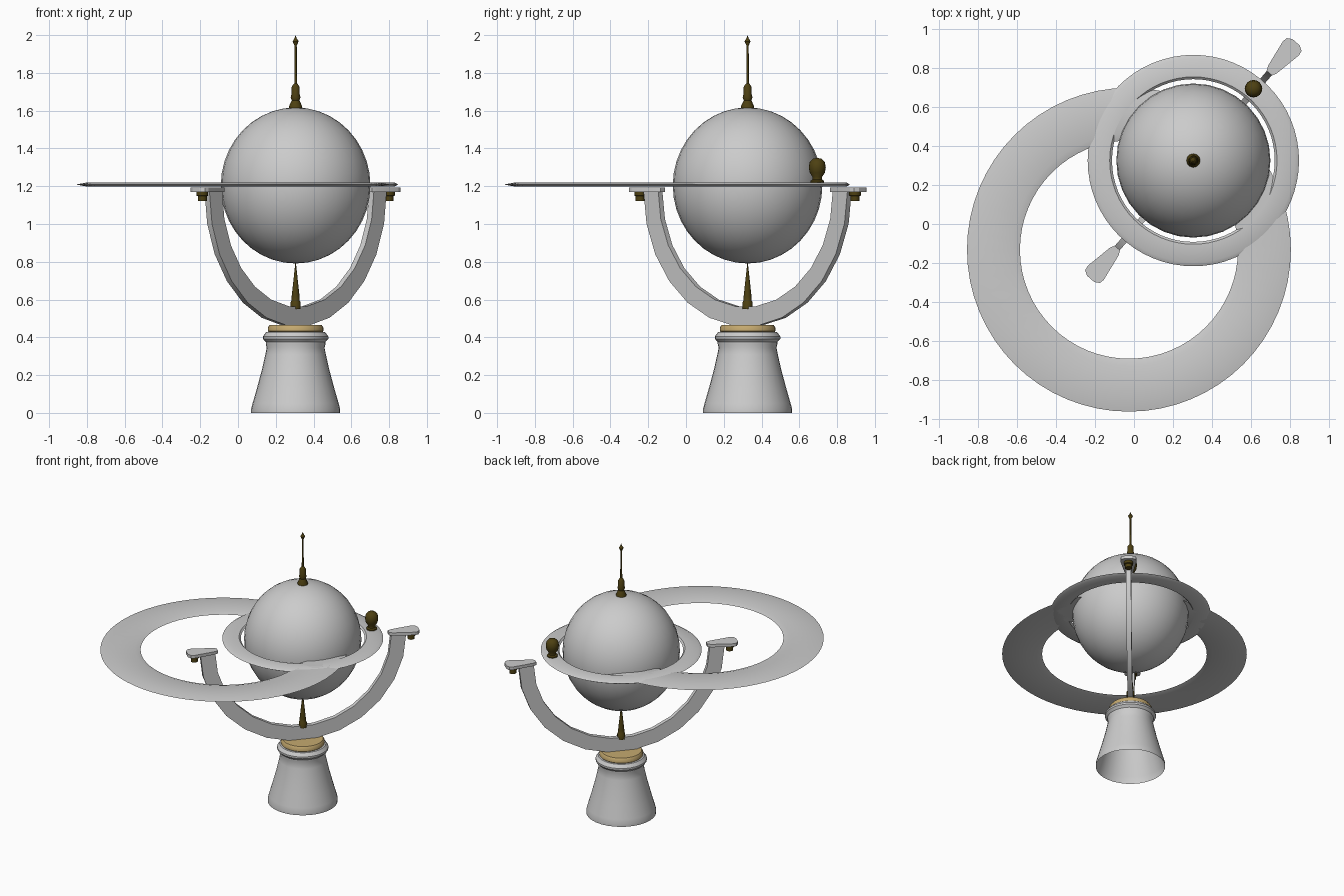
import bpy, bmesh
from math import pi, cos, sin, radians
from mathutils import Matrix, Vector

if "Cube" in bpy.data.objects:
    bpy.data.objects.remove(bpy.data.objects["Cube"])

AXIS = Vector((0.305, 0.326, 0))      # upright axis of the globe and foot
ARM_ANGLE = radians(49)


def material(name, rgb):
    m = bpy.data.materials.new(name)
    m.use_nodes = True
    m.diffuse_color = (*rgb, 1)
    m.node_tree.nodes["Principled BSDF"].inputs["Base Color"].default_value = (*rgb, 1)
    return m


GREY = material("light grey", (0.6, 0.6, 0.6))
BRONZE = material("dark bronze", (0.075, 0.052, 0.006))
TAN = material("pale brass", (0.56, 0.40, 0.16))


def finish(name, bm, mat, place, smooth=35):
    bmesh.ops.recalc_face_normals(bm, faces=bm.faces)
    bm.transform(place)
    me = bpy.data.meshes.new(name)
    bm.to_mesh(me)
    bm.free()
    me.materials.append(mat)
    ob = bpy.data.objects.new(name, me)
    bpy.context.collection.objects.link(ob)
    bpy.ops.object.select_all(action="DESELECT")
    ob.select_set(True)
    bpy.context.view_layer.objects.active = ob
    bpy.ops.object.shade_smooth_by_angle(angle=radians(smooth))
    return ob


def lathe(name, profile, mat, centre=AXIS, steps=32, closed=False, smooth=35):
    """Spin a (radius, height) profile around an upright axis."""
    bm = bmesh.new()
    verts = [bm.verts.new((r, 0, z)) for r, z in profile]
    pairs = list(zip(verts, verts[1:]))
    if closed:
        pairs.append((verts[-1], verts[0]))
    edges = [bm.edges.new(p) for p in pairs]
    bmesh.ops.spin(bm, geom=verts + edges, cent=(0, 0, 0), axis=(0, 0, 1),
                   angle=2 * pi, steps=steps, use_duplicate=False)
    bmesh.ops.remove_doubles(bm, verts=bm.verts, dist=0.0005)
    return finish(name, bm, mat, Matrix.Translation(centre), smooth)


def slab(name, outline, depth, mat, place):
    """Extrude a flat outline upwards by depth."""
    bm = bmesh.new()
    face = bm.faces.new([bm.verts.new((x, y, 0)) for x, y in outline])
    top = bmesh.ops.extrude_face_region(bm, geom=[face])["geom"]
    bmesh.ops.translate(bm, vec=(0, 0, depth),
                        verts=[v for v in top if isinstance(v, bmesh.types.BMVert)])
    return finish(name, bm, mat, place, 20)


def flat_ring(name, centre, inner, outer, edge):
    z, half = 1.209, 0.011
    profile = [(outer, z), (outer - edge, z + half), (inner + edge * 0.6, z + half),
               (inner, z), (inner + edge * 0.6, z - half), (outer - edge, z - half)]
    lathe(name, profile, GREY, centre, 64, closed=True)


# Foot, open underneath, with a brass collar
lathe("foot", [(0.236, 0), (0.236, 0.02), (0.228, 0.05), (0.205, 0.13), (0.178, 0.23),
               (0.16, 0.31), (0.153, 0.345), (0.158, 0.365), (0.158, 0.375),
               (0.173, 0.392), (0.173, 0.405), (0.156, 0.428), (0.12, 0.43)], GREY)
lathe("collar", [(0, 0.425), (0.14, 0.425), (0.147, 0.433), (0.147, 0.452),
                 (0.138, 0.466), (0, 0.466)], TAN)

# Globe
bm = bmesh.new()
bmesh.ops.create_uvsphere(bm, u_segments=32, v_segments=20, radius=1)
finish("globe", bm, GREY, Matrix.Translation(AXIS + Vector((0, 0, 1.204)))
       @ Matrix.Diagonal((0.396, 0.396, 0.413, 1)))

# Horizon ring and the wide offset ring that crosses it
flat_ring("horizon_ring", AXIS, 0.418, 0.543, 0.02)
flat_ring("wide_ring", Vector((-0.026, -0.132, 0)), 0.56, 0.832, 0.06)

# Half-round support arm, cut as a faceted arc and stood upright
turn = Matrix.Translation(AXIS) @ Matrix.Rotation(ARM_ANGLE, 4, "Z")
N = 13
arc = [pi + pi * i / N for i in range(N + 1)]
outline = [(0.715 * cos(a), 0.715 * sin(a)) for a in arc]
outline += [(0.612 * cos(a), 0.612 * sin(a)) for a in reversed(arc)]
stand = Matrix.Translation((0, 0.017, 1.172)) @ Matrix.Rotation(pi / 2, 4, "X")
slab("support_arm", outline, 0.034, GREY, turn @ stand)

# Wedge-shaped end plates with knobs underneath
half_plate = [(0.595, 0.018), (0.62, 0.03), (0.765, 0.055), (0.79, 0.05), (0.805, 0.025)]
plate = half_plate + [(x, -y) for x, y in reversed(half_plate)]
for side, angle in (("back", 0), ("front", pi)):
    place = turn @ Matrix.Rotation(angle, 4, "Z")
    slab(side + "_plate", plate, 0.022, GREY, place @ Matrix.Translation((0, 0, 1.17)))
    lathe(side + "_knob", [(0, 1.123), (0.024, 1.123), (0.024, 1.147), (0.031, 1.15),
                           (0.031, 1.172), (0, 1.172)], BRONZE,
          place @ Vector((0.753, 0, 0)), 12)

# Pointed pivot under the globe
lathe("lower_spike", [(0, 0.55), (0.027, 0.55), (0.027, 0.585), (0.021, 0.595),
                      (0.021, 0.615), (0.014, 0.68), (0.002, 0.79), (0, 0.79)], BRONZE, steps=12)

# Finial with a thin rod and a diamond tip
lathe("finial", [(0, 1.605), (0.036, 1.61), (0.034, 1.625), (0.02, 1.655), (0.026, 1.67),
                 (0.021, 1.69), (0.021, 1.725), (0.012, 1.74), (0.007, 1.745),
                 (0.006, 1.945), (0.016, 1.967), (0.005, 1.985), (0, 2.0)], BRONZE, steps=12)

# Round bulb standing on the horizon ring
lathe("bulb", [(0, 1.215), (0.036, 1.215), (0.036, 1.228), (0.026, 1.235), (0.026, 1.25),
               (0.04, 1.272), (0.045, 1.3), (0.04, 1.328), (0.024, 1.345), (0, 1.35)],
      BRONZE, Vector((0.614, 0.695, 0)), 16, smooth=50)
